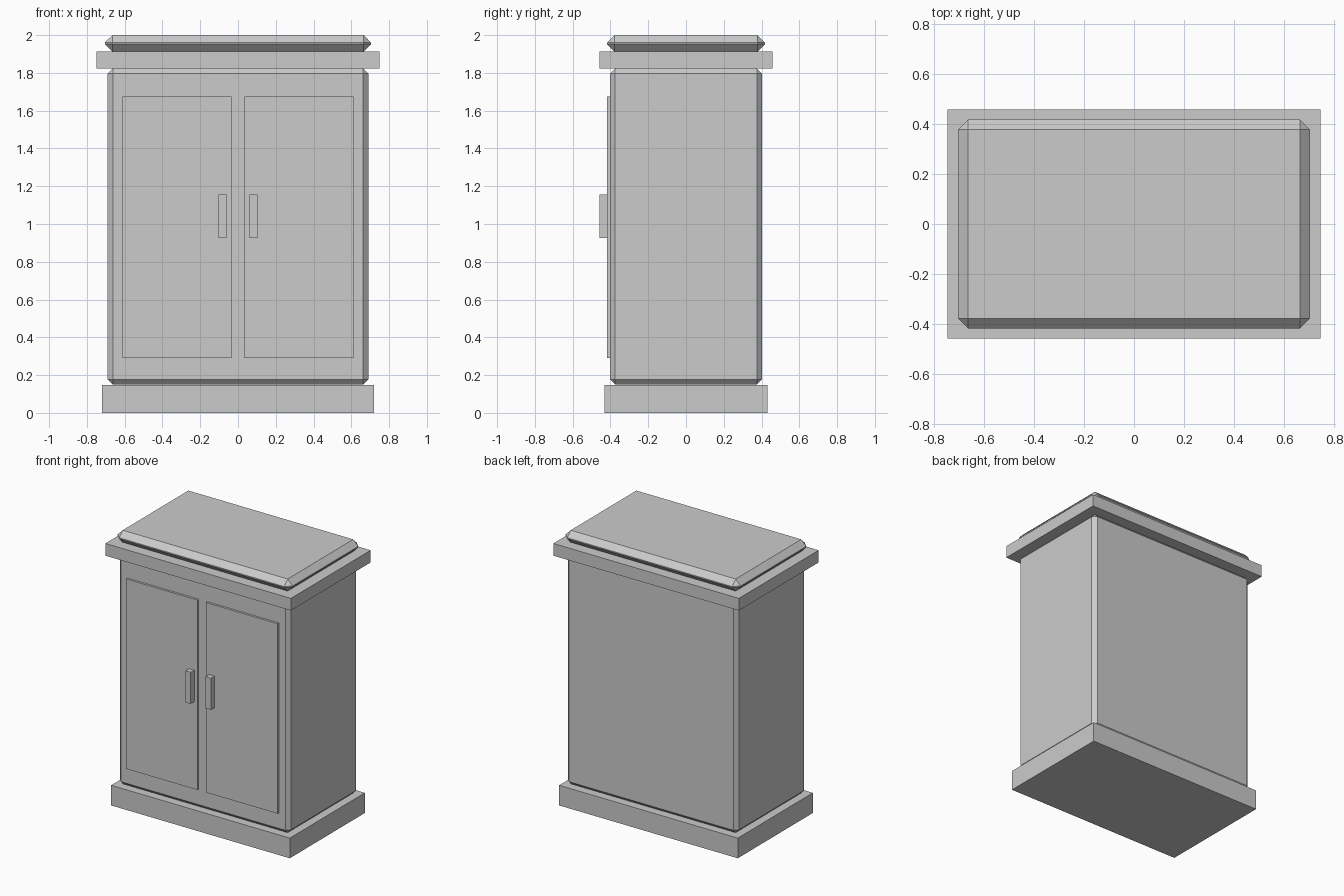
import bpy
import bmesh
from mathutils import Vector

default_cube = bpy.data.objects.get("Cube")
if default_cube:
    bpy.data.objects.remove(default_cube, do_unlink=True)

# One plain grey for the whole cabinet
grey = bpy.data.materials.new("plain_grey")
grey.use_nodes = True
colour = (0.6, 0.6, 0.6, 1.0)
grey.diffuse_color = colour
grey.node_tree.nodes["Principled BSDF"].inputs["Base Color"].default_value = colour


def box(name, low, high, chamfer=0.0):
    """Flat-shaded box between two corners, optionally chamfered."""
    low, high = Vector(low), Vector(high)
    size, centre = high - low, (low + high) / 2
    bm = bmesh.new()
    bmesh.ops.create_cube(bm, size=1.0)
    for v in bm.verts:
        v.co = v.co * size
    mesh = bpy.data.meshes.new(name)
    bm.to_mesh(mesh)
    bm.free()
    mesh.materials.append(grey)
    obj = bpy.data.objects.new(name, mesh)
    obj.location = centre
    bpy.context.collection.objects.link(obj)
    if chamfer:
        bevel = obj.modifiers.new("chamfer", "BEVEL")
        bevel.width = chamfer
        bevel.segments = 1
    return obj


def centred_box(name, half_x, half_y, bottom, top, chamfer=0.0):
    return box(name, (-half_x, -half_y, bottom), (half_x, half_y, top), chamfer)


# Carcass, from plinth to lid
centred_box("plinth", 0.72, 0.432, 0.0, 0.147)
centred_box("cabinet_body", 0.69, 0.402, 0.15, 1.823, 0.027)
centred_box("cornice", 0.748, 0.459, 1.823, 1.912)
centred_box("lid", 0.705, 0.418, 1.912, 2.0, 0.04)

# Pair of doors with upright handles
for side, s in (("left", 1), ("right", -1)):
    def pair_box(part, inner, outer, front, back, bottom, top):
        x0, x1 = sorted((s * inner, s * outer))
        box(f"{side}_{part}", (x0, front, bottom), (x1, back, top))

    pair_box("door", 0.035, 0.612, -0.418, -0.39, 0.291, 1.675)
    pair_box("handle", 0.06, 0.103, -0.459, -0.41, 0.927, 1.157)
